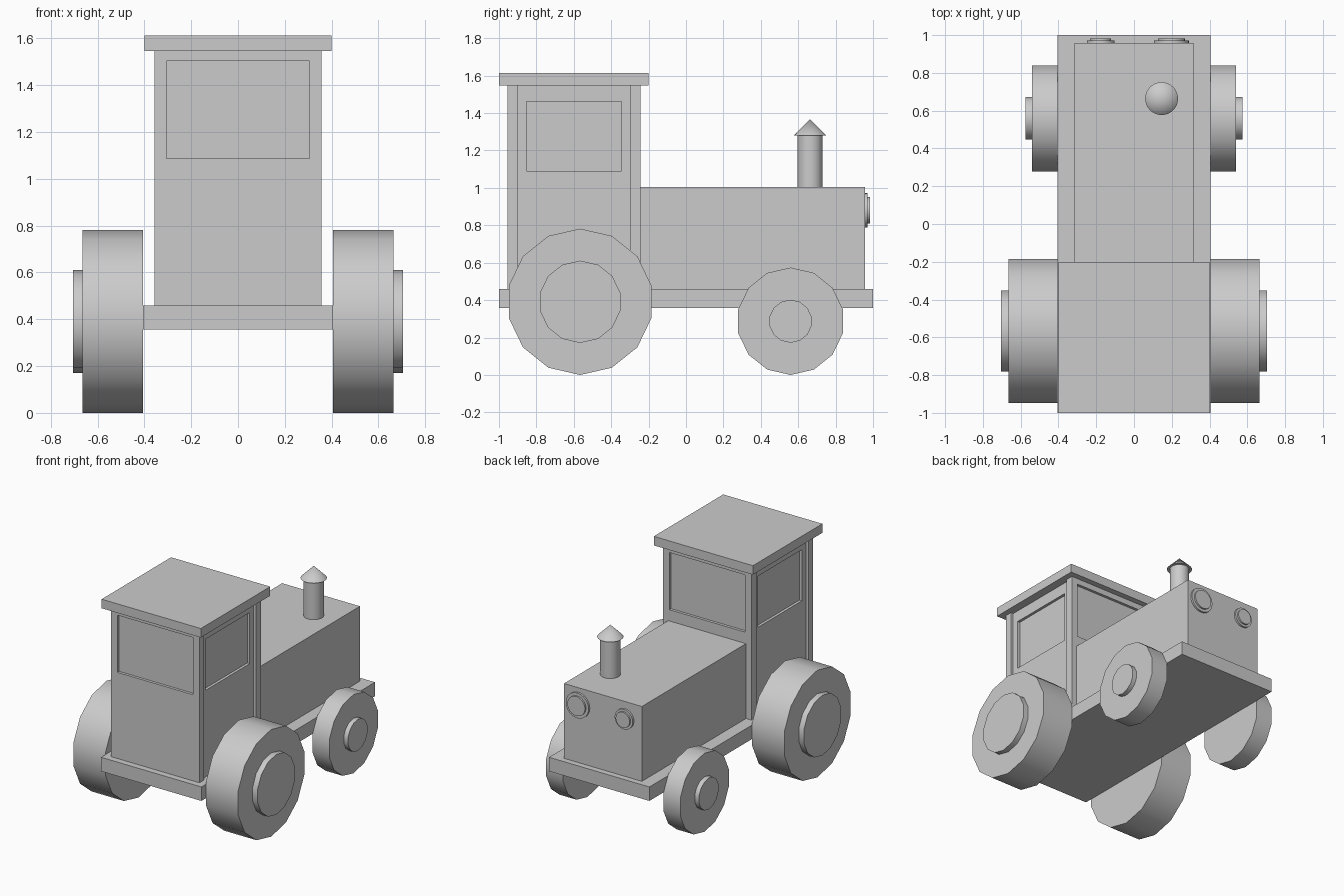
import bpy, bmesh, math
from mathutils import Matrix

if "Cube" in bpy.data.objects:
    bpy.data.objects.remove(bpy.data.objects["Cube"])


def finish(name, bm, smooth=False):
    bmesh.ops.recalc_face_normals(bm, faces=bm.faces[:])
    me = bpy.data.meshes.new(name)
    bm.to_mesh(me)
    bm.free()
    ob = bpy.data.objects.new(name, me)
    bpy.context.collection.objects.link(ob)
    if smooth:
        bpy.ops.object.select_all(action='DESELECT')
        bpy.context.view_layer.objects.active = ob
        ob.select_set(True)
        bpy.ops.object.shade_smooth_by_angle(angle=math.radians(35))
    return ob


def add_box(bm, x, y, z):
    size = [b - a for a, b in (x, y, z)]
    mid = [(a + b) / 2 for a, b in (x, y, z)]
    bmesh.ops.create_cube(bm, size=1, matrix=Matrix.Translation(mid) @ Matrix.Diagonal((*size, 1)))


def box(name, x, y, z):
    bm = bmesh.new()
    add_box(bm, x, y, z)
    return finish(name, bm)


def lathe(name, profile, sides, matrix):
    """Spin (radius, height) points round local z; zero radius closes the ends."""
    bm = bmesh.new()
    rings = []
    for r, h in profile:
        if r == 0:
            rings.append([bm.verts.new((0, 0, h))])
        else:
            rings.append([bm.verts.new((r * math.cos(2 * math.pi * i / sides),
                                        r * math.sin(2 * math.pi * i / sides), h))
                          for i in range(sides)])
    for a, b in zip(rings, rings[1:]):
        if len(a) == 1 or len(b) == 1:
            tip, ring = (a[0], b) if len(a) == 1 else (b[0], a)
            for i in range(sides):
                bm.faces.new((tip, ring[i], ring[(i + 1) % sides]))
        else:
            for i in range(sides):
                j = (i + 1) % sides
                bm.faces.new((a[i], a[j], b[j], b[i]))
    bm.transform(matrix)
    return finish(name, bm, smooth=True)


# Chassis, hood and roof
box("chassis", (-0.405, 0.405), (-1, 1), (0.357, 0.459))
box("hood", (-0.314, 0.314), (-0.25, 0.957), (0.459, 1.005))
box("roof", (-0.4, 0.4), (-1, -0.2), (1.547, 1.613))

# Cab: plan outline with recessed door panels, extruded upwards
W, D = 0.357, 0.337
half = [(W, -0.954), (W, -0.9), (D, -0.9), (D, -0.3), (W, -0.3), (W, -0.243)]
outline = half + [(-x, y) for x, y in reversed(half)]
bm = bmesh.new()
floor = bm.faces.new([bm.verts.new((x, y, 0.459)) for x, y in outline])
up = bmesh.ops.extrude_face_region(bm, geom=[floor], use_keep_orig=True)["geom"]
bmesh.ops.translate(bm, vec=(0, 0, 1.547 - 0.459), verts=[v for v in up if isinstance(v, bmesh.types.BMVert)])
cab = finish("cab", bm)

# Window recesses on all four sides
bm = bmesh.new()
for s in (-1, 1):
    add_box(bm, sorted((s * (D - 0.02), s * 0.5)), (-0.853, -0.346), (1.09, 1.463))
for y in ((-1.1, -0.934), (-0.263, -0.1)):
    add_box(bm, (-0.305, 0.305), y, (1.087, 1.504))
cutter = finish("window_cutter", bm)
cutter.hide_render = True
cutter.hide_set(True)
mod = cab.modifiers.new("windows", 'BOOLEAN')
mod.operation = 'DIFFERENCE'
mod.solver = 'EXACT'
mod.object = cutter

# Wheels with raised hubs: radius, hub radius, y, tyre outside, hub outside
wheels = {"rear": (0.391, 0.22, -0.566, 0.664, 0.705),
          "front": (0.287, 0.115, 0.559, 0.541, 0.575)}
for end, (r, hub, y, tyre_x, hub_x) in wheels.items():
    for side, s in (("left", -1), ("right", 1)):
        m = Matrix.Translation((0, y, r)) @ Matrix.Rotation(s * math.pi / 2, 4, 'Y')
        lathe(f"{end}_wheel_{side}",
              [(0, 0.405), (r, 0.405), (r, tyre_x), (hub, tyre_x), (hub, hub_x), (0, hub_x)], 14, m)

# Exhaust pipe and its pointed cap
at = Matrix.Translation((0.146, 0.664, 0))
lathe("exhaust_pipe", [(0, 1.0), (0.067, 1.0), (0.067, 1.285), (0, 1.285)], 32, at)
lathe("exhaust_cap", [(0, 1.28), (0.087, 1.28), (0, 1.367)], 32, at)

# Headlights, one larger than the other
for side, x, r in (("right", 0.198, 0.092), ("left", -0.177, 0.073)):
    m = Matrix.Translation((x, 0, 0.88)) @ Matrix.Rotation(-math.pi / 2, 4, 'X')
    lathe(f"headlight_{side}", [(0, 0.95), (r, 0.95), (r, 0.971), (r * 0.77, 0.971),
                                (r * 0.77, 0.983), (0, 0.983)], 32, m)
